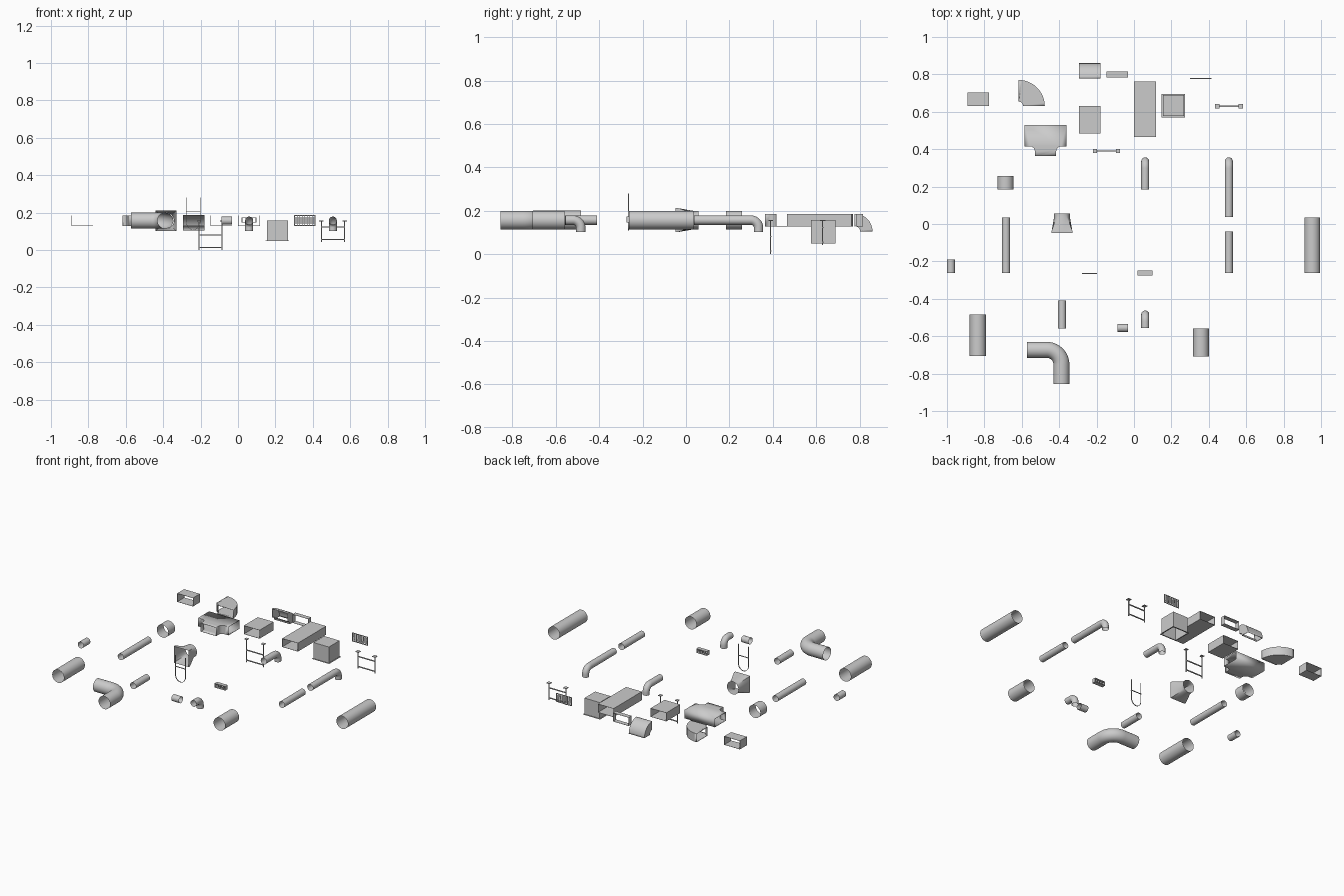
import bpy, bmesh
from math import sin, cos, pi
from mathutils import Vector

if "Cube" in bpy.data.objects:
    bpy.data.objects.remove(bpy.data.objects["Cube"])

ZC = 0.157          # common duct axis height
W, H = 0.116, 0.057  # rectangular duct section
R, r = 0.0425, 0.0215  # large and small pipe radii


def finish(name, bm, thick=0.0, smooth=False):
    bmesh.ops.recalc_face_normals(bm, faces=bm.faces)
    me = bpy.data.meshes.new(name)
    bm.to_mesh(me)
    bm.free()
    ob = bpy.data.objects.new(name, me)
    bpy.context.collection.objects.link(ob)
    if thick:
        m = ob.modifiers.new("wall", 'SOLIDIFY')
        m.thickness = thick
        m.offset = -1
    if smooth:
        bpy.ops.object.select_all(action='DESELECT')
        bpy.context.view_layer.objects.active = ob
        ob.select_set(True)
        bpy.ops.object.shade_smooth_by_angle(angle=0.6)
    return ob


def loft(name, rings, thick=0.0, smooth=False):
    """Open-ended skin through a list of closed rings."""
    bm = bmesh.new()
    vs = [[bm.verts.new(p) for p in ring] for ring in rings]
    for a, b in zip(vs, vs[1:]):
        n = len(a)
        for i in range(n):
            j = (i + 1) % n
            bm.faces.new((a[i], a[j], b[j], b[i]))
    return finish(name, bm, thick, smooth)


def circle(c, d, rad, up=(0, 0, 1), n=32):
    """Ring round centre c, perpendicular to direction d."""
    d, c = Vector(d).normalized(), Vector(c)
    u = Vector(up)
    v = d.cross(u)
    return [c + rad * (u * cos(2 * pi * i / n) + v * sin(2 * pi * i / n)) for i in range(n)]


def pipe(name, a, b, rad):
    d = Vector(b) - Vector(a)
    return loft(name, [circle(a, d, rad), circle(b, d, rad)], smooth=True)


def add_box(bm, c, s):
    g = bmesh.ops.create_cube(bm, size=1)
    for v in g['verts']:
        v.co = Vector(c) + Vector(v.co[i] * s[i] for i in range(3))


def rect_duct(name, x, y0, y1):
    ring = [(-W / 2, -H / 2), (W / 2, -H / 2), (W / 2, H / 2), (-W / 2, H / 2)]
    return loft(name, [[(x + a, y, ZC + b) for a, b in ring] for y in (y0, y1)], 0.002)


def down_elbow(name, x, y0, y1, bend=0.036, zend=0.102):
    """Small pipe along +y that turns down at its far end."""
    cy, cz = y1 - r - bend, ZC - bend
    rings = [circle((x, y0, ZC), (0, 1, 0), r, (1, 0, 0))]
    for i in range(11):
        t = pi / 2 * i / 10
        rings.append(circle((x, cy + bend * sin(t), cz + bend * cos(t)),
                            (0, cos(t), -sin(t)), r, (1, 0, 0)))
    rings.append(circle((x, cy + bend, zend), (0, 0, -1), r, (1, 0, 0)))
    return loft(name, rings, smooth=True)


# Straight rectangular ducts
rect_duct("rect_duct_short", -0.832, 0.63, 0.703)
rect_duct("rect_duct_medium", -0.237, 0.483, 0.63)
rect_duct("rect_duct_collar", -0.089, 0.784, 0.815)
rect_duct("rect_duct_long", 0.059, 0.465, 0.763)

# Flat rectangular elbow
rings = []
for i in range(13):
    t = pi / 2 * i / 12
    rings.append([(-0.617 + q * cos(t), 0.63 + q * sin(t), ZC + h)
                  for q, h in ((0.024, -H / 2), (0.14, -H / 2), (0.14, H / 2), (0.024, H / 2))])
loft("rect_elbow_flat", rings, 0.002, True)

# Rectangular elbow turning down
rings = []
for i in range(13):
    t = pi / 2 * i / 12
    rings.append([(-0.237 + x, 0.778 + q * cos(t), 0.104 + q * sin(t))
                  for x, q in ((-W / 2, 0.025), (W / 2, 0.025), (W / 2, 0.082), (-W / 2, 0.082))])
loft("rect_elbow_down", rings, 0.002, True)

# Rectangular tee with rounded branch corners
cx, f, bw = -0.473, 0.026, 0.057
half = [(bw + f - f * cos(t), 0.389 + f * sin(t)) for t in [pi / 2 * i / 6 for i in range(7)]]
right = [(bw, 0.363)] + half + [(0.112, 0.415), (0.112, 0.53)]
outline = [(cx + x, y) for x, y in right] + [(cx - x, y) for x, y in reversed(right)]
n = len(outline)
k = len(right)
bm = bmesh.new()
lo = [bm.verts.new((x, y, ZC - H / 2)) for x, y in outline]
hi = [bm.verts.new((x, y, ZC + H / 2)) for x, y in outline]
bm.faces.new(lo)
bm.faces.new(hi)
for i in range(n):
    if i in (k - 2, k, n - 1):   # open ends
        continue
    j = (i + 1) % n
    bm.faces.new((lo[i], lo[j], hi[j], hi[i]))
finish("rect_tee", bm, 0.002, True)

# Square outlet box, open below, with a flange
bx, by, s, e = 0.211, 0.633, 0.0565, 0.063
sq = [(-1, -1), (1, -1), (1, 1), (-1, 1)]
bm = bmesh.new()
levels = [[bm.verts.new((bx + q * a, by + q * b, z)) for a, b in sq]
          for q, z in ((s, 0.157), (s, 0.05), (e, 0.05))]
bm.faces.new(levels[0])
for a, b in zip(levels, levels[1:]):
    for i in range(4):
        bm.faces.new((a[i], a[i - 1], b[i - 1], b[i]))
finish("outlet_box", bm, 0.002)


# Grilles: frame, horizontal slats, vertical dividers
def grille(name, x, y, z, w, d, h, border, slats, dividers):
    bm = bmesh.new()
    for sgn in (-1, 1):
        add_box(bm, (x, y, z + sgn * (h - border) / 2), (w, d, border))
        add_box(bm, (x + sgn * (w - border) / 2, y, z), (border, d, h - 2 * border))
    for i in range(slats):
        zz = z + (h - 2 * border) * ((i + 1) / (slats + 1) - 0.5)
        add_box(bm, (x, y, zz), (w - 2 * border, d * 0.6, 0.003))
    for i in range(dividers):
        xx = x + (w - 2 * border) * ((i + 1) / (dividers + 1) - 0.5)
        add_box(bm, (xx, y, z), (0.003, d * 0.6, h - 2 * border))
    finish(name, bm)


grille("wall_grille", 0.357, 0.778, ZC, 0.116, 0.004, 0.058, 0.005, 6, 7)
grille("small_grille", 0.059, -0.262, 0.16, 0.078, 0.026, 0.028, 0.004, 0, 3)


# Trapeze hangers
def hanger(name, x, y, z0, bars, pad):
    bm = bmesh.new()
    for sgn in (-1, 1):
        px = x + sgn * 0.062
        add_box(bm, (px, y, (z0 + 0.157) / 2), (0.005, 0.005, 0.157 - z0))
        add_box(bm, (px, y, 0.155), (pad, pad, 0.004))
    for z in bars:
        add_box(bm, (x, y, z), (0.13, 0.007, 0.005))
    finish(name, bm)


hanger("hanger_tall", -0.147, 0.39, 0.0, (0.014, 0.081), 0.021)
hanger("hanger_short", 0.508, 0.63, 0.042, (0.055, 0.122), 0.024)

# Pipe strap: U-shaped band with a cross tie
bm = bmesh.new()
path = [(-0.038, 0.28)] + [(-0.038 * cos(pi * i / 16), 0.15 - 0.042 * sin(pi * i / 16))
                           for i in range(17)] + [(0.038, 0.28)]
prev = None
for x, z in path:
    cur = [bm.verts.new((-0.239 + x, -0.265 + dy, z)) for dy in (-0.003, 0.003)]
    if prev:
        bm.faces.new((prev[0], prev[1], cur[1], cur[0]))
    prev = cur
add_box(bm, (-0.239, -0.265, 0.205), (0.08, 0.006, 0.003))
finish("pipe_strap", bm, 0.002)

# Straight round ducts along y: name, x, y start, y end, radius
for name, x, y0, y1, rad in (
        ("round_duct_medium", -0.835, -0.706, -0.485, 0.0435),
        ("round_collar", -0.687, 0.185, 0.257, R),
        ("round_duct_long", 0.953, -0.262, 0.035, R),
        ("round_duct_short", 0.358, -0.708, -0.56, R),
        ("small_pipe_long", -0.684, -0.262, 0.035, r),
        ("small_pipe_collar", -0.979, -0.262, -0.19, r),
        ("small_pipe_short", -0.385, -0.558, -0.41, r),
        ("small_pipe_medium", 0.507, -0.262, -0.04, r)):
    pipe(name, (x, y0, ZC), (x, y1, ZC), rad)

# Small coupling along x
pipe("small_coupling", (-0.088, -0.556, ZC), (-0.032, -0.556, ZC), r)

# Small pipes that turn down
down_elbow("small_elbow_short", 0.06, -0.556, -0.463)
down_elbow("small_elbow_medium", 0.06, 0.185, 0.356)
down_elbow("small_elbow_long", 0.507, 0.037, 0.356)

# Large round elbow with straight legs
b, ox, oy = 0.078, -0.466, -0.751
rings = [circle((-0.388, -0.856, ZC), (0, 1, 0), R)]
for i in range(17):
    t = pi / 2 * i / 16
    rings.append(circle((ox + b * cos(t), oy + b * sin(t), ZC), (-sin(t), cos(t), 0), R))
rings.append(circle((-0.571, -0.673, ZC), (-1, 0, 0), R))
loft("round_elbow", rings, smooth=True)

# Square-to-round transition
rings = []
for y, square, q in ((-0.049, 1, 0.055), (-0.036, 1, 0.055), (0.035, 0, R), (0.057, 0, R)):
    ring = []
    for i in range(32):
        t = 2 * pi * i / 32
        m = q / max(abs(cos(t)), abs(sin(t))) if square else q
        ring.append((-0.385 + m * cos(t), y, ZC + m * sin(t)))
    rings.append(ring)
loft("square_to_round", rings, smooth=True)
